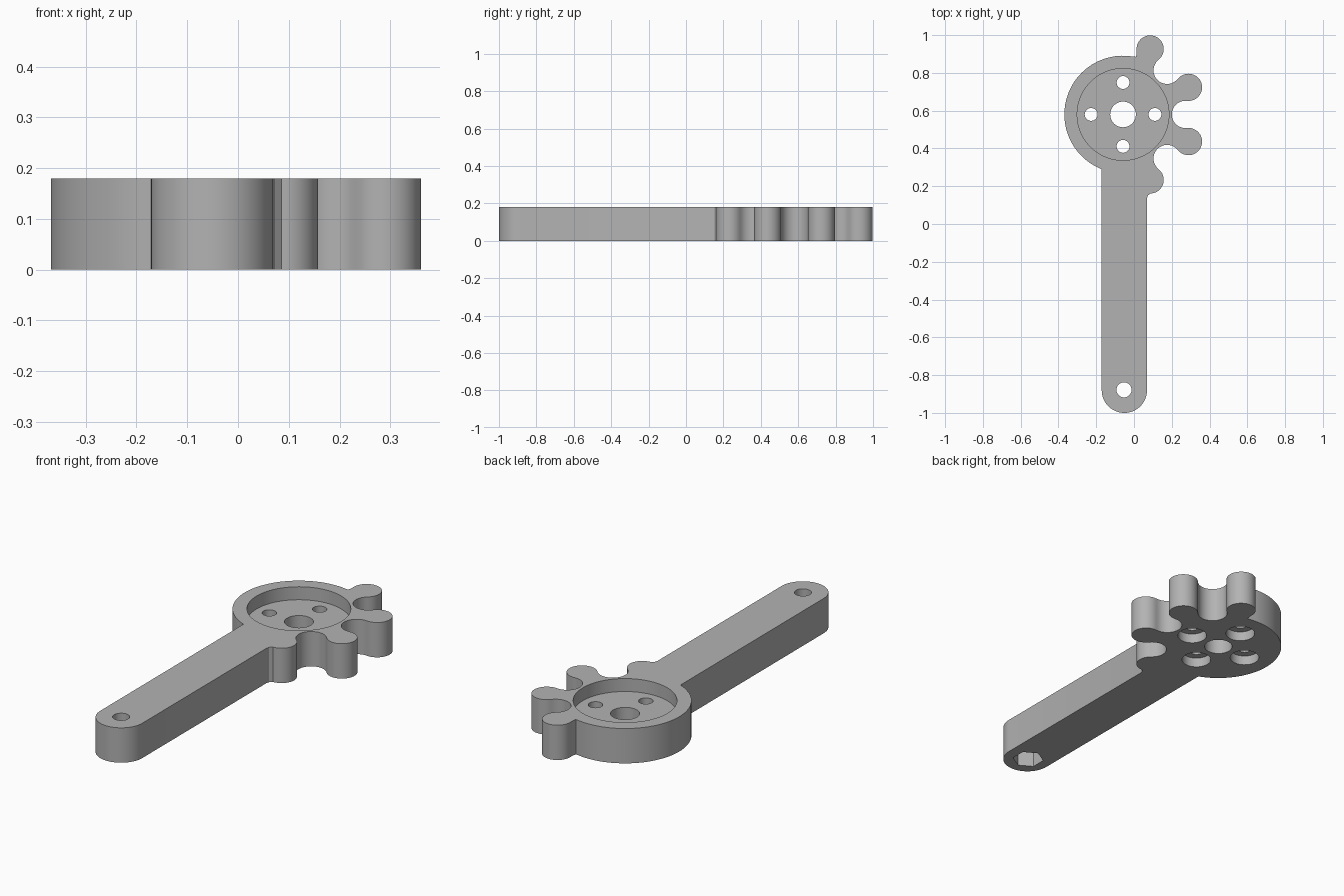
import bpy, bmesh
from math import cos, sin, radians, pi

if "Cube" in bpy.data.objects:
    bpy.data.objects.remove(bpy.data.objects["Cube"], do_unlink=True)

THICK = 0.18
HUB, HUB_R = (-0.058, 0.58), 0.311
ARM_X, ARM_R, ARM_END = -0.051, 0.12, -0.88
TIP_D, VALLEY_D, TOOTH_R = 0.375, 0.33, 0.072

grey = bpy.data.materials.new("plain grey")
grey.use_nodes = True
grey.diffuse_color = (0.45, 0.45, 0.45, 1)
grey.node_tree.nodes["Principled BSDF"].inputs["Base Color"].default_value = grey.diffuse_color


def arc(cx, cy, r, start, end):
    n = max(3, round(abs(end - start) / 6))
    angles = [radians(start + (end - start) * i / n) for i in range(n + 1)]
    return [(cx + r * cos(a), cy + r * sin(a)) for a in angles]


def polar(d, angle):
    a = radians(angle)
    return HUB[0] + d * cos(a), HUB[1] + d * sin(a)


def prism(name, points, z0, z1):
    bm = bmesh.new()
    face = bm.faces.new([bm.verts.new((x, y, z0)) for x, y in points])
    top = bmesh.ops.extrude_face_region(bm, geom=[face])["geom"]
    bmesh.ops.translate(bm, vec=(0, 0, z1 - z0),
                        verts=[v for v in top if isinstance(v, bmesh.types.BMVert)])
    bmesh.ops.recalc_face_normals(bm, faces=bm.faces)
    mesh = bpy.data.meshes.new(name)
    bm.to_mesh(mesh)
    bm.free()
    obj = bpy.data.objects.new(name, mesh)
    bpy.context.collection.objects.link(obj)
    return obj


def cut(body, center, r, z0, z1, sides=40, turn=0):
    ring = [(center[0] + r * cos(turn + 2 * pi * i / sides),
             center[1] + r * sin(turn + 2 * pi * i / sides)) for i in range(sides)]
    cutter = prism("cutter", ring, z0, z1)
    cutter.hide_render = True
    mod = body.modifiers.new("cut", "BOOLEAN")
    mod.operation, mod.solver, mod.object = "DIFFERENCE", "EXACT", cutter
    bpy.context.view_layer.objects.active = body
    bpy.ops.object.modifier_apply(modifier=mod.name)
    bpy.data.objects.remove(cutter, do_unlink=True)


# Outline: hub rim, arm with rounded end, then the row of gear teeth
outline = arc(*HUB, HUB_R, 80, 248.5)
outline += arc(ARM_X, ARM_END, ARM_R, 180, 360)
outline += [(ARM_X + ARM_R, 0.135), (0.073, 0.15)]
for t in (-67.5, -22.5, 22.5, 67.5):
    start = -90 if t == -67.5 else t - 119
    outline += arc(*polar(TIP_D, t), TOOTH_R, start, t + 119)
    v = t + 22.5
    end = -20 if v == 90 else v - 276.5
    outline += arc(*polar(VALLEY_D, v), TOOTH_R, v - 83.5, end)

# Drop doubled points where arcs meet
clean = []
for p in outline:
    if not clean or abs(p[0] - clean[-1][0]) + abs(p[1] - clean[-1][1]) > 0.003:
        clean.append(p)
body = prism("geared_lever", clean, 0, THICK)
body.data.materials.append(grey)

# Round pocket and shaft hole in the hub
cut(body, HUB, 0.243, 0.113, 0.3, sides=72)
cut(body, HUB, 0.068, -0.1, 0.3)

# Four screw holes, counterbored underneath
for angle in range(0, 360, 90):
    spot = polar(0.169, angle)
    cut(body, spot, 0.034, -0.1, 0.3, sides=28)
    cut(body, spot, 0.071, -0.1, 0.05)

# Pivot hole with a hexagonal nut recess underneath
pivot = (ARM_X - 0.002, -0.878)
cut(body, pivot, 0.04, -0.1, 0.3, sides=32)
cut(body, pivot, 0.076, -0.1, 0.08, sides=6, turn=pi / 2)

bpy.ops.object.select_all(action="DESELECT")
body.select_set(True)
bpy.context.view_layer.objects.active = body
bpy.ops.object.shade_smooth_by_angle(angle=radians(30))
